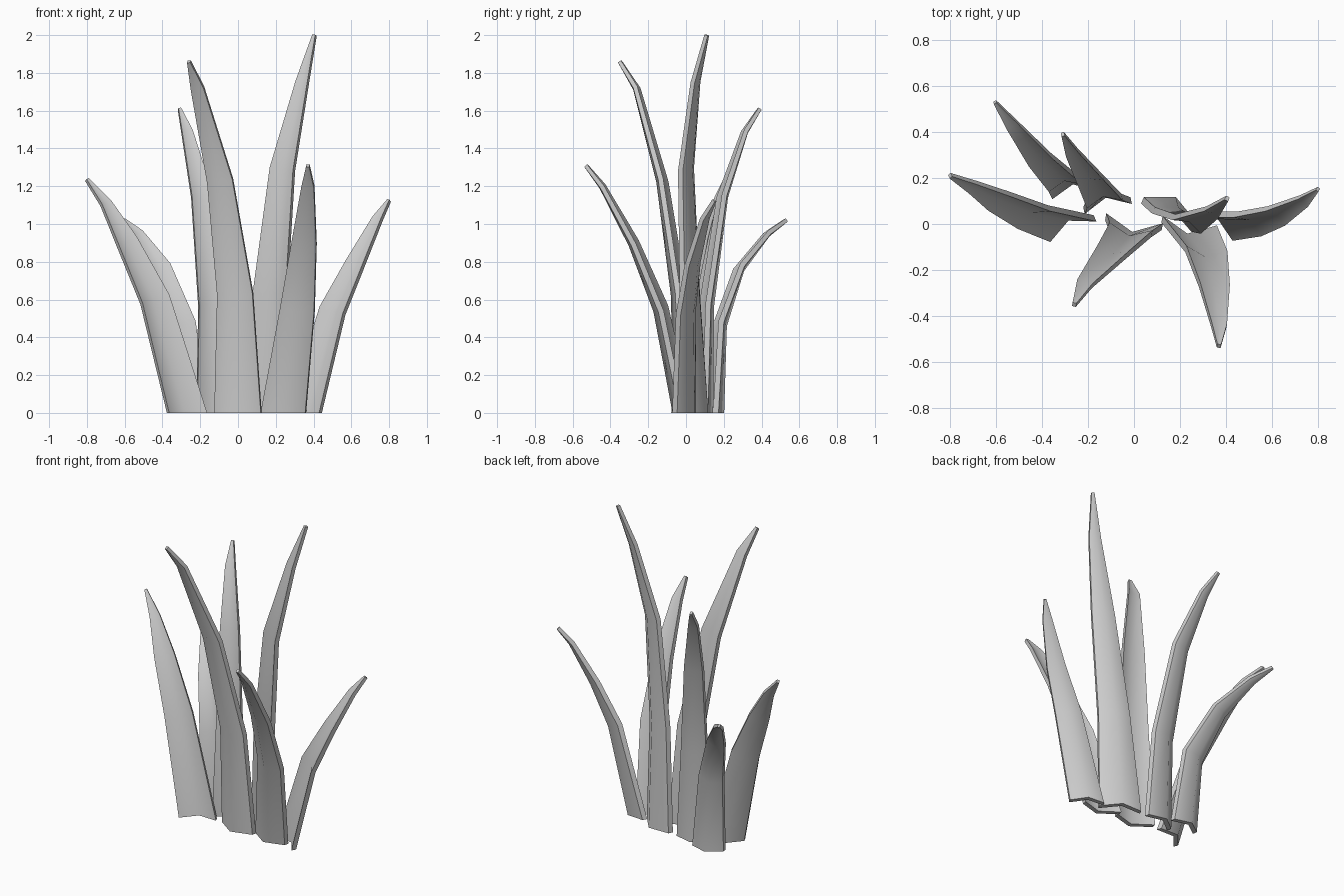
import bpy, bmesh, math
from mathutils import Vector

if "Cube" in bpy.data.objects:
    bpy.data.objects.remove(bpy.data.objects["Cube"])

WIDTHS = (1.0, 0.76, 0.55, 0.28, 0.07)     # taper from root to tip
FOLD = (0.24, 0.22, 0.18, 0.14, 0.1)       # depth of the centre fold
THICK = (0.03, 0.03, 0.028, 0.024, 0.02)


def make_blade(name, width, angle, side, spine):
    """Folded, tapering leaf lofted along a spine; side = way the fold bulges."""
    pts = [Vector(p) for p in spine]
    flat = Vector((math.cos(math.radians(angle)), math.sin(math.radians(angle)), 0))
    bm = bmesh.new()
    rings = []
    for i, p in enumerate(pts):
        if i == 0:
            t = Vector((0, 0, 1))
        elif i == len(pts) - 1:
            t = (p - pts[i - 1]).normalized()
        else:
            t = ((p - pts[i - 1]).normalized() + (pts[i + 1] - p).normalized()).normalized()
        across = (flat - t * flat.dot(t)).normalized()
        normal = t.cross(across)
        w = width * WIDTHS[i]
        mid = normal * side * w * FOLD[i]
        half = normal * THICK[i] / 2
        row = [p - across * w / 2, p + mid, p + across * w / 2]
        ring = [q - half for q in row] + [q + half for q in reversed(row)]
        rings.append([bm.verts.new(q) for q in ring])
    for a, b in zip(rings, rings[1:]):
        for k in range(6):
            j = (k + 1) % 6
            bm.faces.new((a[k], a[j], b[j], b[k]))
    # root and tip caps
    for r in (rings[0], rings[-1]):
        bm.faces.new((r[0], r[1], r[4], r[5]))
        bm.faces.new((r[1], r[2], r[3], r[4]))
    bmesh.ops.recalc_face_normals(bm, faces=bm.faces)
    me = bpy.data.meshes.new(name)
    bm.to_mesh(me)
    bm.free()
    ob = bpy.data.objects.new(name, me)
    bpy.context.collection.objects.link(ob)
    bpy.context.view_layer.objects.active = ob
    ob.select_set(True)
    bpy.ops.object.shade_smooth_by_angle(angle=math.radians(50))
    ob.select_set(False)


# tall central blades
make_blade("tall_blade", 0.25, -25, 1, [
    (0.15, 0.05, 0), (0.17, 0.02, 0.63), (0.235, 0.0, 1.29), (0.34, 0.05, 1.75), (0.405, 0.11, 2.0)])
make_blade("front_blade", 0.25, -10, -1, [
    (0, 0.01, 0), (-0.015, -0.025, 0.63), (-0.095, -0.12, 1.23), (-0.215, -0.26, 1.72), (-0.26, -0.35, 1.86)])
make_blade("back_blade", 0.21, 12, 1, [
    (-0.115, 0.08, 0), (-0.13, 0.1, 0.57), (-0.19, 0.19, 1.15), (-0.27, 0.31, 1.49), (-0.31, 0.39, 1.61)])
# shorter outer blades
make_blade("front_right_blade", 0.24, -10, -1, [
    (0.24, 0, 0), (0.315, -0.12, 0.55), (0.35, -0.27, 0.9), (0.37, -0.44, 1.2), (0.37, -0.53, 1.31)])
make_blade("left_blade", 0.22, 24, 1, [
    (-0.27, -0.02, 0), (-0.44, 0.03, 0.6), (-0.59, 0.1, 0.91), (-0.70, 0.16, 1.11), (-0.80, 0.21, 1.235)])
make_blade("right_blade", 0.2, -30, 1, [
    (0.35, -0.01, 0), (0.50, 0.0, 0.54), (0.62, 0.035, 0.79), (0.74, 0.10, 1.03), (0.80, 0.15, 1.125)])
make_blade("back_left_blade", 0.2, 10, 1, [
    (-0.26, 0.14, 0), (-0.30, 0.17, 0.47), (-0.41, 0.28, 0.77), (-0.53, 0.43, 0.95), (-0.605, 0.53, 1.02)])
